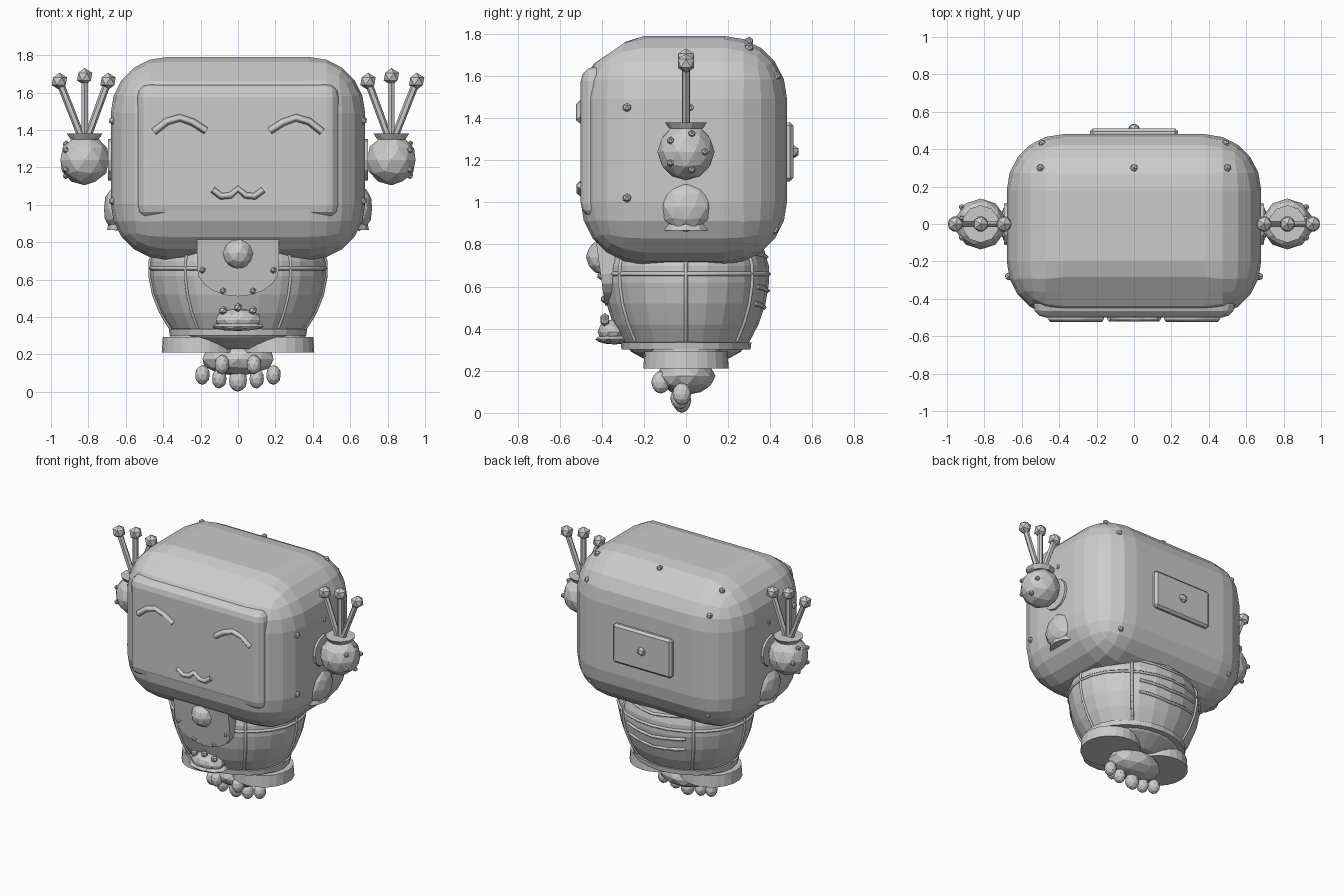
import bpy, bmesh, math
from mathutils import Vector, Matrix

cube = bpy.data.objects.get("Cube")
if cube:
    bpy.data.objects.remove(cube, do_unlink=True)

grey = bpy.data.materials.new("plain grey")
grey.use_nodes = True
grey.diffuse_color = (0.6, 0.6, 0.6, 1)
grey.node_tree.nodes["Principled BSDF"].inputs["Base Color"].default_value = (0.6, 0.6, 0.6, 1)


def finish(name, bm):
    bmesh.ops.recalc_face_normals(bm, faces=bm.faces)
    me = bpy.data.meshes.new(name)
    bm.to_mesh(me)
    bm.free()
    me.materials.append(grey)
    ob = bpy.data.objects.new(name, me)
    bpy.context.collection.objects.link(ob)
    return ob


def ball(name, c, r, detail=2):
    bm = bmesh.new()
    bmesh.ops.create_icosphere(bm, subdivisions=detail, radius=1)
    r = r if isinstance(r, tuple) else (r, r, r)
    bmesh.ops.transform(bm, matrix=Matrix.Translation(c) @ Matrix.Diagonal((*r, 1)), verts=bm.verts)
    return finish(name, bm)


def rod(name, a, b, r1, r2=None, sides=8):
    a, b = Vector(a), Vector(b)
    bm = bmesh.new()
    bmesh.ops.create_cone(bm, cap_ends=True, segments=sides, radius1=r1,
                          radius2=r1 if r2 is None else r2, depth=(b - a).length)
    turn = (b - a).to_track_quat('Z', 'Y').to_matrix().to_4x4()
    bmesh.ops.transform(bm, matrix=Matrix.Translation((a + b) / 2) @ turn, verts=bm.verts)
    return finish(name, bm)


def box(name, lo, hi, bevel, segments=1):
    lo, hi = Vector(lo), Vector(hi)
    bm = bmesh.new()
    bmesh.ops.create_cube(bm, size=1)
    bmesh.ops.transform(bm, matrix=Matrix.Translation((lo + hi) / 2) @ Matrix.Diagonal((*(hi - lo), 1)),
                        verts=bm.verts)
    bmesh.ops.bevel(bm, geom=bm.edges[:], offset=bevel, segments=segments, profile=0.5, affect='EDGES')
    return finish(name, bm)


def tube(name, pts, r, closed=False):
    cu = bpy.data.curves.new(name, 'CURVE')
    cu.dimensions = '3D'
    cu.bevel_depth = r
    cu.bevel_resolution = 0
    cu.use_fill_caps = True
    sp = cu.splines.new('POLY')
    sp.points.add(len(pts) - 1)
    for p, co in zip(sp.points, pts):
        p.co = (*co, 1)
    sp.use_cyclic_u = closed
    cu.materials.append(grey)
    ob = bpy.data.objects.new(name, cu)
    bpy.context.collection.objects.link(ob)
    return ob


# Head with its upper brow pressed onto a flat slope
head = box("head", (-0.68, -0.5, 0.705), (0.68, 0.48, 1.79), 0.3, 5)
slope = Vector((0, -0.15, 0.22)).normalized()
for v in head.data.vertices:
    v.co -= slope * max(0, (v.co - Vector((0, -0.45, 1.65))).dot(slope))

# Face plate and back hatch
box("face_plate", (-0.54, -0.5, 0.925), (0.54, -0.3, 1.645), 0.07, 3)
box("back_hatch", (-0.235, 0.4, 1.1), (0.235, 0.51, 1.38), 0.015)
ball("hatch_knob", (0, 0.505, 1.24), 0.035, 1)

# Smiling eyes and wavy mouth
arch = [(0.17, 1.395), (0.24, 1.44), (0.31, 1.465), (0.38, 1.445), (0.45, 1.39)]
for s, side in ((1, "left"), (-1, "right")):
    tube(side + "_eye", [(s * x, -0.503, z) for x, z in arch], 0.02)
lip = [(0.0, 1.085), (0.04, 1.05), (0.09, 1.045), (0.135, 1.08)]
tube("mouth", [(-x, -0.503, z) for x, z in lip[:0:-1]] + [(x, -0.503, z) for x, z in lip], 0.018)

# Ear pods with antennae and lower lobes
for s, side in ((1, "left"), (-1, "right")):
    rod(side + "_ear_mount", (s * 0.62, 0, 1.24), (s * 0.695, 0, 1.24), 0.12, 0.11, 12)
    ball(side + "_ear_pod", (s * 0.82, 0, 1.24), 0.136)
    rod(side + "_antenna_base", (s * 0.82, 0, 1.35), (s * 0.82, 0, 1.38), 0.08, 0.1, 10)
    for x, z in ((0.955, 1.66), (0.82, 1.685), (0.695, 1.66)):
        rod(side + "_antenna", (s * (0.82 + (x - 0.82) * 0.12), 0, 1.36), (s * x, 0, z), 0.02, sides=6)
        ball(side + "_antenna_tip", (s * x, 0, z), 0.046, 1)
    for a in range(5):
        t = a * math.tau / 5
        ball(side + "_pod_stud", (s * 0.92, 0.09 * math.cos(t), 1.24 + 0.09 * math.sin(t)), 0.018, 1)
    ball(side + "_lobe", (s * 0.65, 0, 0.98), (0.07, 0.125, 0.12))
    rod(side + "_lobe_rim", (s * 0.57, 0, 0.865), (s * 0.57, 0, 0.915), 0.13, 0.12, 12)

    # Studs on the head
    for y, z in ((-0.28, 1.45), (-0.28, 1.02), (0.02, 1.45)):
        ball(side + "_side_stud", (s * 0.67, y, z), 0.022, 1)
    for x, y, z in ((0.5, 0.3, 1.735), (0.49, 0.43, 1.6), (0.47, 0.42, 0.87)):
        ball(side + "_back_stud", (s * x, y, z), 0.022, 1)
ball("top_stud", (0, 0.3, 1.765), 0.022, 1)

# Torso as an oval pot
profile = [(0.23, 0.18), (0.29, 0.31), (0.34, 0.36), (0.42, 0.41), (0.52, 0.45),
           (0.62, 0.47), (0.7, 0.468), (0.78, 0.44), (0.88, 0.36)]
DEPTH = 0.84


def width(z):
    for (z0, r0), (z1, r1) in zip(profile, profile[1:]):
        if z <= z1:
            return r0 + (r1 - r0) * (z - z0) / (z1 - z0)
    return profile[-1][1]


def on_torso(angle, z):
    r = width(z)
    return Vector((r * math.cos(angle), r * DEPTH * math.sin(angle), z))


def lathe(name, rows, sides=24):
    bm = bmesh.new()
    rings = [[bm.verts.new((r * math.cos(i * math.tau / sides), r * DEPTH * math.sin(i * math.tau / sides), z))
              for i in range(sides)] for z, r in rows]
    for a, b in zip(rings, rings[1:]):
        for i in range(sides):
            j = (i + 1) % sides
            bm.faces.new((a[i], a[j], b[j], b[i]))
    bm.faces.new(rings[0])
    bm.faces.new(rings[-1])
    return finish(name, bm)


lathe("torso", profile)
lathe("torso_hem", [(0.3, 0.35), (0.3, 0.365), (0.335, 0.37), (0.335, 0.35)])

# Seams, waistband and back folds
for deg in (0, 53, 127, 180, 233, 307):
    a = math.radians(deg)
    tube("seam", [on_torso(a, 0.34 + 0.045 * i) for i in range(11)], 0.01)
tube("waistband", [on_torso(i * math.tau / 24, 0.66) for i in range(24)], 0.011, True)
for z in (0.5, 0.58, 0.74):
    tube("back_fold", [on_torso(math.radians(60 + 10 * i), z + 0.02 * abs(i - 3) / 3) for i in range(7)], 0.012)


# Bib leaning with the belly, with bell and buttons
def bib_y(z):
    return -0.385 - 0.14 * (z - 0.51)


bm = bmesh.new()
outline = [(0.22, 0.83), (-0.22, 0.83)]
outline += [(-0.22 * math.cos(t), 0.66 - 0.15 * math.sin(t)) for t in (i * math.pi / 10 for i in range(11))]
face = bm.faces.new([bm.verts.new((x, bib_y(z), z)) for x, z in outline])
ext = bmesh.ops.extrude_face_region(bm, geom=[face])
bmesh.ops.translate(bm, vec=(0, 0.08, 0), verts=[v for v in ext["geom"] if isinstance(v, bmesh.types.BMVert)])
finish("bib", bm)
ball("bell", (0, -0.39, 0.74), 0.085)
for s, side in ((1, "left"), (-1, "right")):
    for x, z in ((0.19, 0.65), (0.08, 0.54)):
        ball(side + "_bib_button", (s * x, bib_y(z), z), 0.018, 1)

# Belly pouch with pegs
ball("pouch", (0, -0.345, 0.385), (0.125, 0.075, 0.06))
ball("pouch_rim", (0, -0.34, 0.35), (0.145, 0.09, 0.025))
for x, z in ((-0.08, 0.435), (0, 0.45), (0.08, 0.435)):
    ball("pouch_peg", (x, -0.385, z), 0.024, 1)

# Trouser cuffs
for s, side in ((1, "left"), (-1, "right")):
    rod(side + "_leg", (s * 0.19, 0, 0.27), (s * 0.19, 0, 0.34), 0.175, 0.165, 20)
    rod(side + "_cuff", (s * 0.205, 0, 0.21), (s * 0.205, 0, 0.292), 0.203, 0.197, 24)

# Foot with toes
ball("foot", (0, 0, 0.175), (0.2, 0.14, 0.09))
toes = [(0.19, -0.02, 0.09), (0.1, -0.03, 0.07), (0.085, -0.12, 0.145)]
for s, side in ((1, "left"), (-1, "right")):
    for x, y, z in toes:
        ball(side + "_toe", (s * x, y, z), (0.04, 0.045, 0.053))
ball("middle_toe", (0, -0.02, 0.06), (0.05, 0.045, 0.06))
